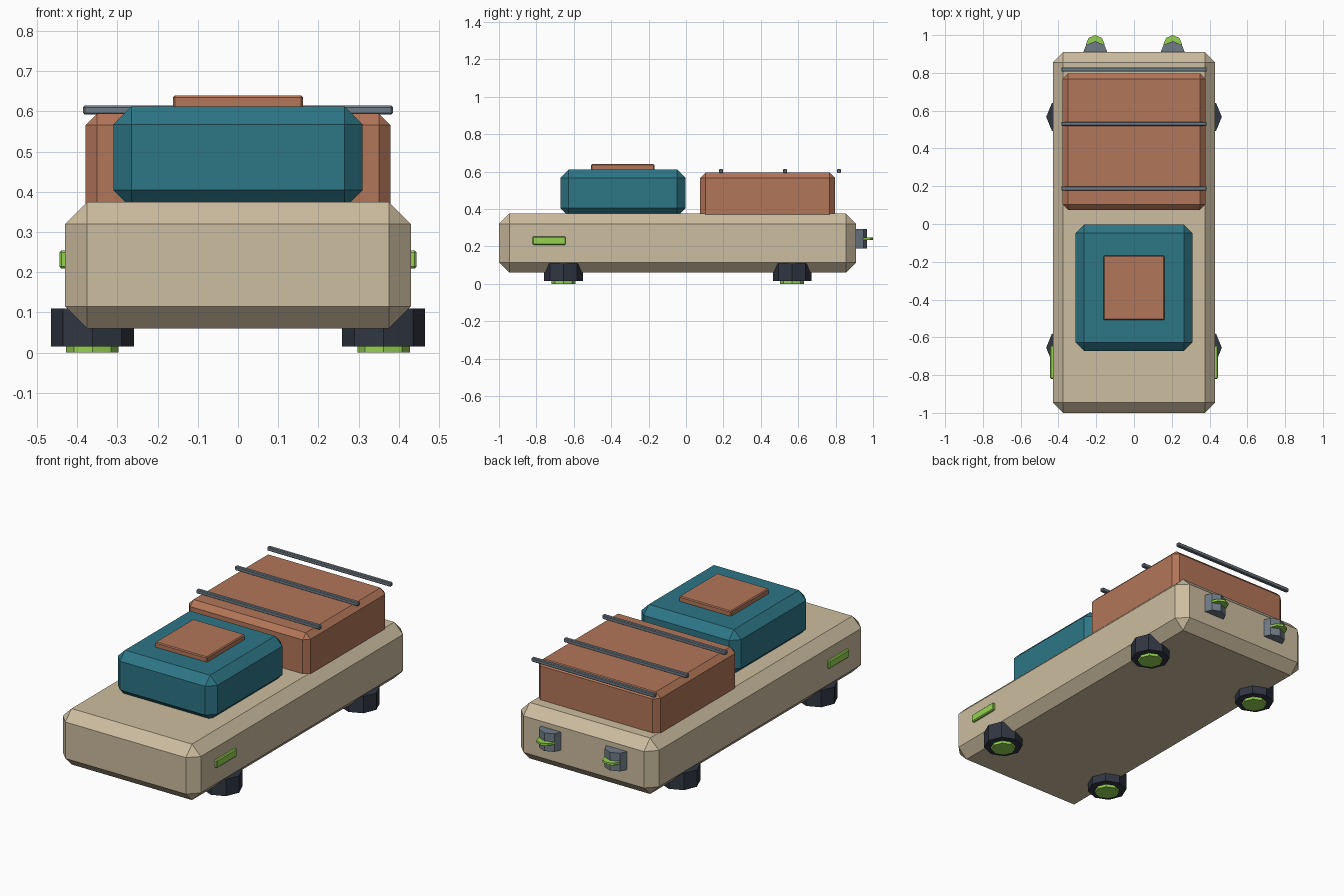
import bpy
import bmesh
from mathutils import Matrix

default = bpy.data.objects.get("Cube")
if default:
    bpy.data.objects.remove(default, do_unlink=True)


def material(name, r, g, b):
    m = bpy.data.materials.new(name)
    m.use_nodes = True
    m.diffuse_color = (r, g, b, 1)
    m.node_tree.nodes["Principled BSDF"].inputs["Base Color"].default_value = (r, g, b, 1)
    return m


sand = material("sand", 0.61, 0.51, 0.35)
teal = material("teal", 0.026, 0.18, 0.24)
rust = material("rust", 0.45, 0.18, 0.10)
green = material("glow green", 0.305, 0.65, 0.085)
dark = material("dark rubber", 0.03, 0.037, 0.054)
grey = material("steel grey", 0.16, 0.20, 0.24)


def finish(bm, name, mat):
    bmesh.ops.recalc_face_normals(bm, faces=bm.faces)
    mesh = bpy.data.meshes.new(name)
    bm.to_mesh(mesh)
    bm.free()
    mesh.materials.append(mat)
    obj = bpy.data.objects.new(name, mesh)
    bpy.context.collection.objects.link(obj)
    return obj


def box(name, mat, low, high, chamfer):
    """Box between two corners with flat chamfered edges."""
    bm = bmesh.new()
    bmesh.ops.create_cube(bm, size=1)
    for v in bm.verts:
        v.co = [(a + b) / 2 + c * (b - a) for a, b, c in zip(low, high, v.co)]
    bmesh.ops.bevel(bm, geom=bm.edges[:], offset=chamfer, segments=1,
                    profile=0.5, affect='EDGES')
    return finish(bm, name, mat)


def octagon(name, mat, x, y, radius, bottom, top):
    """Upright eight-sided disc with a corner pointing along each axis."""
    bm = bmesh.new()
    bmesh.ops.create_cone(bm, cap_ends=True, segments=8, radius1=radius,
                          radius2=radius, depth=top - bottom,
                          matrix=Matrix.Translation((x, y, (top + bottom) / 2)))
    return finish(bm, name, mat)


# Main body, cabin and cargo
box("hull", sand, (-0.43, -1.0, 0.06), (0.43, 0.91, 0.375), 0.055)
box("cabin", teal, (-0.31, -0.672, 0.36), (0.31, -0.003, 0.612), 0.045)
box("cabin_hatch", rust, (-0.162, -0.508, 0.60), (0.162, -0.168, 0.64), 0.005)
box("cargo_box", rust, (-0.379, 0.075, 0.335), (0.379, 0.797, 0.595), 0.029)

# Roof bars across the cargo
for i, y in enumerate((0.188, 0.53, 0.818)):
    box(f"roof_bar_{i + 1}", grey, (-0.385, y - 0.011, 0.592),
        (0.385, y + 0.011, 0.614), 0.004)

for side, s in (("left", 1), ("right", -1)):
    # Hover pads with glowing undersides
    for end, y in (("front", -0.655), ("rear", 0.567)):
        octagon(f"{end}_{side}_pad", dark, s * 0.362, y, 0.103, 0.015, 0.11)
        octagon(f"{end}_{side}_pad_glow", green, s * 0.362, y, 0.065, 0.0, 0.02)

    # Side lights
    xs = sorted((s * 0.415, s * 0.444))
    box(f"{side}_side_light", green, (xs[0], -0.82, 0.209), (xs[1], -0.643, 0.254), 0.005)

    # Rear thrusters with a thin glowing fin
    octagon(f"{side}_thruster", grey, s * 0.205, 0.9, 0.068, 0.19, 0.292)
    octagon(f"{side}_thruster_glow", green, s * 0.205, 0.95, 0.05, 0.234, 0.247)
